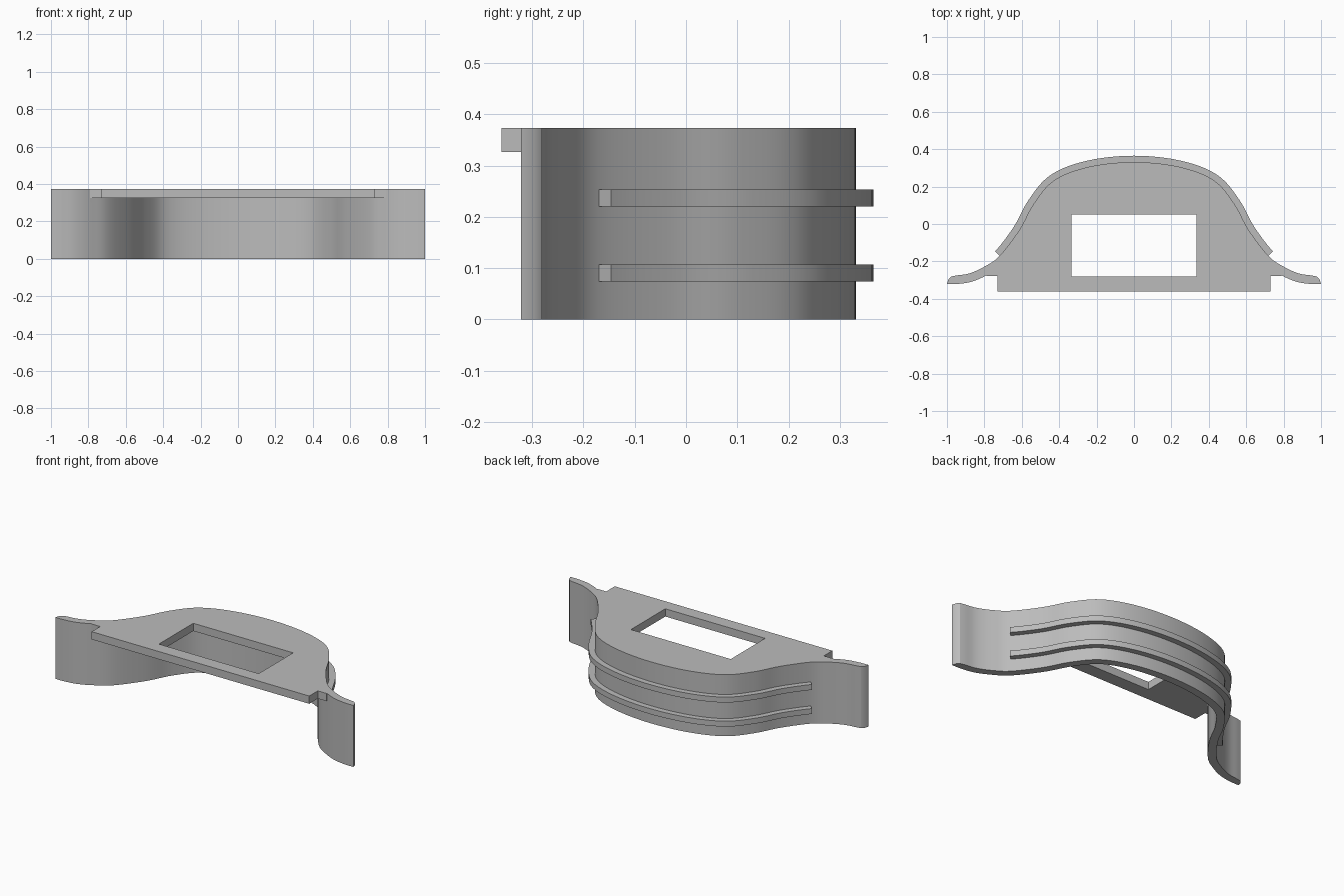
import bpy, bmesh
from mathutils import Vector

cube = bpy.data.objects.get("Cube")
if cube:
    bpy.data.objects.remove(cube, do_unlink=True)

HEIGHT = 0.373
PLATE_BOTTOM = 0.326
WALL = 0.046

grey = bpy.data.materials.new("plain grey")
grey.use_nodes = True
grey.diffuse_color = (0.5, 0.5, 0.5, 1)
grey.node_tree.nodes["Principled BSDF"].inputs["Base Color"].default_value = (0.5, 0.5, 0.5, 1)


def smooth_path(points, steps=6):
    """Catmull-Rom curve through the points, with normals to the left of travel."""
    pts = [Vector(p) for p in points]
    pts = [2 * pts[0] - pts[1]] + pts + [2 * pts[-1] - pts[-2]]
    path = []
    for a, b, c, d in zip(pts, pts[1:], pts[2:], pts[3:]):
        for i in range(steps):
            t = i / steps
            path.append(0.5 * (2 * b + (c - a) * t + (2 * a - 5 * b + 4 * c - d) * t ** 2
                               + (3 * b - a - 3 * c + d) * t ** 3))
    path.append(pts[-2])
    result = []
    for i, p in enumerate(path):
        tangent = path[min(i + 1, len(path) - 1)] - path[max(i - 1, 0)]
        result.append((p, Vector((-tangent.y, tangent.x)).normalized()))
    return result


def offset(path, distance):
    return [p + n * distance for p, n in path]


def prism(name, outline, z0, z1):
    """Extrude a closed outline between two heights."""
    bm = bmesh.new()
    face = bm.faces.new([bm.verts.new((p[0], p[1], z0)) for p in outline])
    top = bmesh.ops.extrude_face_region(bm, geom=[face])["geom"]
    bmesh.ops.translate(bm, vec=(0, 0, z1 - z0),
                        verts=[v for v in top if isinstance(v, bmesh.types.BMVert)])
    bmesh.ops.recalc_face_normals(bm, faces=bm.faces)
    mesh = bpy.data.meshes.new(name)
    bm.to_mesh(mesh)
    bm.free()
    mesh.materials.append(grey)
    obj = bpy.data.objects.new(name, mesh)
    bpy.context.collection.objects.link(obj)
    return obj


def select_only(obj):
    bpy.ops.object.select_all(action="DESELECT")
    obj.select_set(True)
    bpy.context.view_layer.objects.active = obj


def combine(obj, tool, operation):
    mod = obj.modifiers.new(operation.lower(), "BOOLEAN")
    mod.object, mod.operation, mod.solver = tool, operation, "EXACT"
    select_only(obj)
    bpy.ops.object.modifier_apply(modifier=mod.name)
    bpy.data.objects.remove(tool, do_unlink=True)


# Outer line of the curved band, from the centre to the flared end
half = [(0, 0.331), (0.24, 0.306), (0.425, 0.235), (0.535, 0.11), (0.612, -0.03),
        (0.718, -0.17), (0.80, -0.228), (0.88, -0.264), (0.955, -0.276)]
path = smooth_path([(-x, y) for x, y in half[:0:-1]] + half)

# Curved band with pointed, rounded tips
tip = [(0.978, -0.281), (0.992, -0.295), (1.0, -0.322)]
mirror_tip = [(-x, y) for x, y in reversed(tip)]
band = prism("curved_band", offset(path, 0) + tip + offset(path, -WALL)[::-1] + mirror_tip,
             0, HEIGHT)

# Top plate with a front ledge and a rectangular opening
middle = [p for p in offset(path, -WALL / 2) if abs(p.x) < 0.79]
ledge = [(0.79, -0.278), (0.73, -0.278), (0.73, -0.36)]
plate = prism("top_plate", middle + ledge + [(-x, y) for x, y in reversed(ledge)],
              PLATE_BOTTOM, HEIGHT)
opening = prism("opening_cutter", [(-0.335, -0.28), (0.335, -0.28), (0.335, 0.05), (-0.335, 0.05)],
                PLATE_BOTTOM - 0.1, HEIGHT + 0.1)
combine(plate, opening, "DIFFERENCE")
combine(band, plate, "UNION")

# Two raised ribs around the outside
rib_path = [(p, n) for p, n in path if abs(p.x) < 0.719]
rib_outline = offset(rib_path, 0.034) + offset(rib_path, -0.01)[::-1]
ribs = [prism(name, rib_outline, z, z + 0.033)
        for name, z in (("lower_rib", 0.074), ("upper_rib", 0.22))]

for obj in [band] + ribs:
    select_only(obj)
    bpy.ops.object.shade_smooth_by_angle(angle=0.5)
